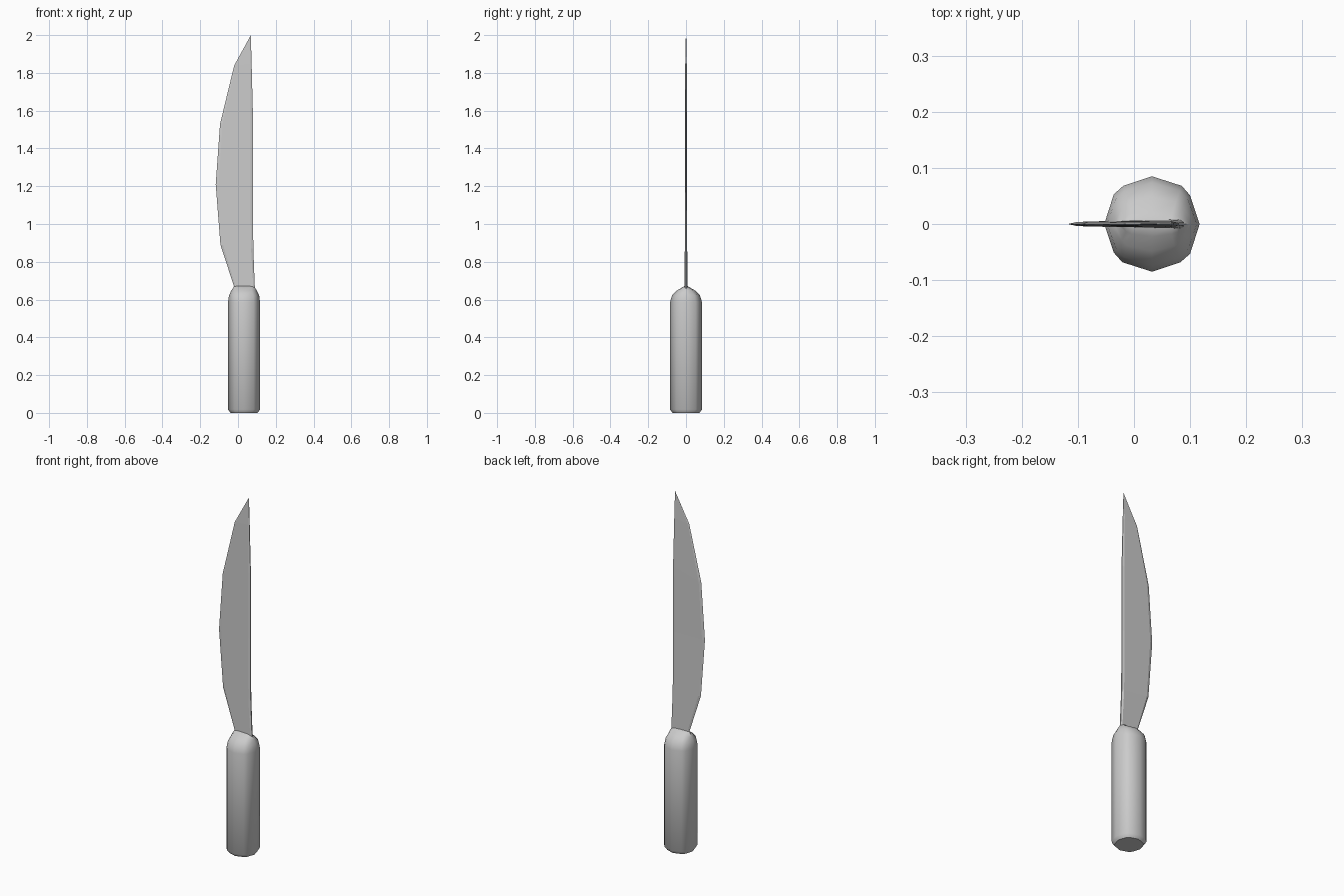
import bpy, bmesh, math

if "Cube" in bpy.data.objects:
    bpy.data.objects.remove(bpy.data.objects["Cube"])


def loft(name, rings, smooth=None):
    """Skin a stack of equal-sized rings and cap both ends."""
    bm = bmesh.new()
    loops = [[bm.verts.new(p) for p in ring] for ring in rings]
    n = len(loops[0])
    for a, b in zip(loops, loops[1:]):
        for i in range(n):
            j = (i + 1) % n
            bm.faces.new((a[i], a[j], b[j], b[i]))
    bm.faces.new(loops[0][::-1])
    bm.faces.new(loops[-1])
    bmesh.ops.recalc_face_normals(bm, faces=bm.faces)
    mesh = bpy.data.meshes.new(name)
    bm.to_mesh(mesh)
    bm.free()
    obj = bpy.data.objects.new(name, mesh)
    bpy.context.collection.objects.link(obj)
    if smooth:
        bpy.ops.object.select_all(action='DESELECT')
        obj.select_set(True)
        bpy.context.view_layer.objects.active = obj
        bpy.ops.object.shade_smooth_by_angle(angle=math.radians(smooth))
    return obj


# Handle: twelve-sided rounded square, domed to a thin neck
quarter = [(0.085, 0.0), (0.068, 0.051), (0.053, 0.068)]
section = []
for k in range(4):
    c, s = [(1, 0), (0, 1), (-1, 0), (0, -1)][k]
    section += [(c * x - s * y, s * x + c * y) for x, y in quarter]

# z, x scale, y scale
levels = [(0.0, 0.84, 0.84), (0.018, 1, 1), (0.585, 1, 1), (0.622, 0.94, 0.87),
          (0.648, 0.79, 0.57), (0.663, 0.68, 0.26), (0.672, 0.62, 0.08)]
loft("handle", [[(0.032 + x * sx, y * sy, z) for x, y in section]
                for z, sx, sy in levels], smooth=40)

# Blade: straight spine, curved belly; edge x, edge z, spine x, spine z, half thickness
stations = [(-0.018, 0.66, 0.090, 0.64, 0.008), (-0.093, 0.89, 0.081, 0.87, 0.0065),
            (-0.118, 1.21, 0.079, 1.21, 0.005), (-0.095, 1.53, 0.079, 1.58, 0.005),
            (-0.020, 1.84, 0.072, 1.85, 0.004), (0.064, 1.992, 0.068, 2.0, 0.001)]


def blade_ring(ex, ez, sx, sz, t):
    def at(f, y):
        return (ex + (sx - ex) * f, y, ez + (sz - ez) * f)
    return [at(0, 0), at(0.08, -t * 0.7), at(0.93, -t), at(1, -t * 0.4),
            at(1, t * 0.4), at(0.93, t), at(0.08, t * 0.7)]


loft("blade", [blade_ring(*s) for s in stations])
